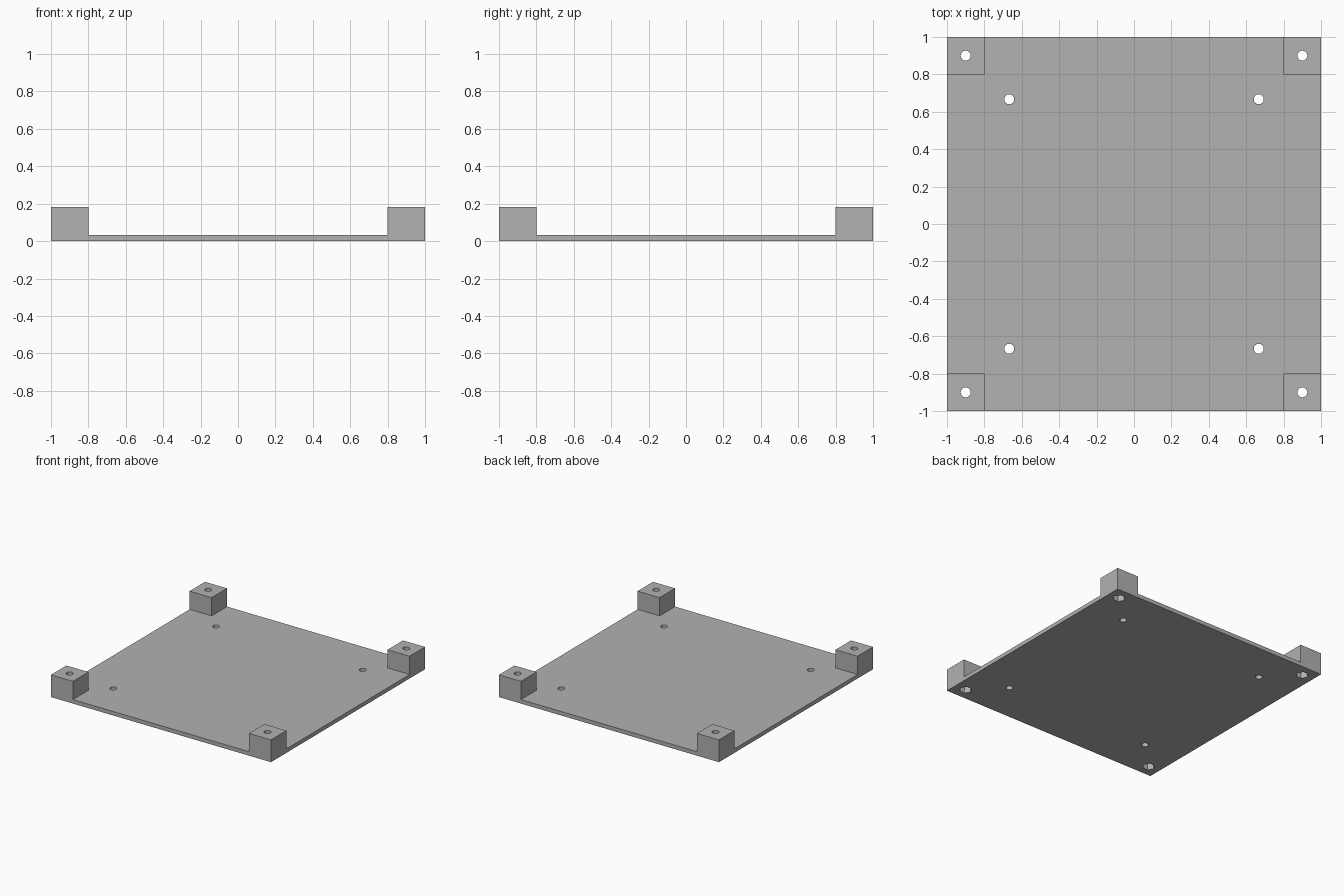
import bpy
import bmesh
from mathutils import Matrix

HALF, POST, PLATE_H, POST_H = 1.0, 0.2, 0.033, 0.183
HOLE_R, POCKET_R, POCKET_H = 0.0267, 0.048, 0.083
CORNER, INNER = 0.9, 0.667

cube = bpy.data.objects.get("Cube")
if cube:
    bpy.data.objects.remove(cube, do_unlink=True)

# Plain grey material
grey = bpy.data.materials.new("plain_grey")
grey.use_nodes = True
colour = (0.445, 0.445, 0.445, 1)
grey.diffuse_color = colour
grey.node_tree.nodes["Principled BSDF"].inputs["Base Color"].default_value = colour


def add_object(name, bm):
    bmesh.ops.recalc_face_normals(bm, faces=bm.faces)
    mesh = bpy.data.meshes.new(name)
    bm.to_mesh(mesh)
    bm.free()
    mesh.materials.append(grey)
    obj = bpy.data.objects.new(name, mesh)
    bpy.context.collection.objects.link(obj)
    return obj


def make_tray():
    """Square plate with a raised block on each corner."""
    bm = bmesh.new()
    bmesh.ops.create_cube(bm, size=1, matrix=Matrix.Translation((0, 0, PLATE_H / 2))
                          @ Matrix.Diagonal((2 * HALF, 2 * HALF, PLATE_H, 1)))
    inner = HALF - POST
    for axis in ((1, 0, 0), (0, 1, 0)):
        for side in (-inner, inner):
            bmesh.ops.bisect_plane(bm, geom=bm.verts[:] + bm.edges[:] + bm.faces[:],
                                   plane_co=[a * side for a in axis], plane_no=axis)
    corners = []
    for f in bm.faces:
        c = f.calc_center_median()
        if f.normal.z > 0.5 and abs(c.x) > inner and abs(c.y) > inner:
            corners.append(f)
    for f in corners:
        raised = bmesh.ops.extrude_discrete_faces(bm, faces=[f])["faces"][0]
        rim = list(raised.verts)
        bmesh.ops.translate(bm, verts=rim, vec=(0, 0, POST_H - PLATE_H))
    bmesh.ops.remove_doubles(bm, verts=bm.verts, dist=1e-5)
    return add_object("corner_post_tray", bm)


def make_cutter(name, radius, sides, offsets, bottom, top):
    """Matching prisms in all four quadrants."""
    bm = bmesh.new()
    for d in offsets:
        for sx in (-1, 1):
            for sy in (-1, 1):
                turn = Matrix.Rotation(-1.5707963, 4, "Z") if sides == 6 else Matrix()
                at = Matrix.Translation((sx * d, sy * d, (bottom + top) / 2))
                bmesh.ops.create_cone(bm, cap_ends=True, segments=sides, radius1=radius,
                                      radius2=radius, depth=top - bottom, matrix=at @ turn)
    obj = add_object(name, bm)
    obj.hide_render = True
    return obj


tray = make_tray()

# Round through holes, then hexagonal nut pockets under the posts
cutters = [
    make_cutter("hole_cutter", HOLE_R, 32, (CORNER, INNER), -0.1, 0.3),
    make_cutter("nut_pocket_cutter", POCKET_R, 6, (CORNER,), -0.1, POCKET_H),
]
for cutter in cutters:
    mod = tray.modifiers.new(cutter.name, "BOOLEAN")
    mod.operation = "DIFFERENCE"
    mod.solver = "EXACT"
    mod.object = cutter

# Bake the cuts and drop the helpers
bpy.context.view_layer.update()
graph = bpy.context.evaluated_depsgraph_get()
baked = bpy.data.meshes.new_from_object(tray.evaluated_get(graph))
tray.modifiers.clear()
tray.data = baked
for cutter in cutters:
    bpy.data.objects.remove(cutter, do_unlink=True)

# Smooth hole walls, crisp edges elsewhere
bpy.ops.object.select_all(action="DESELECT")
tray.select_set(True)
bpy.context.view_layer.objects.active = tray
bpy.ops.object.shade_smooth_by_angle(angle=0.5)
